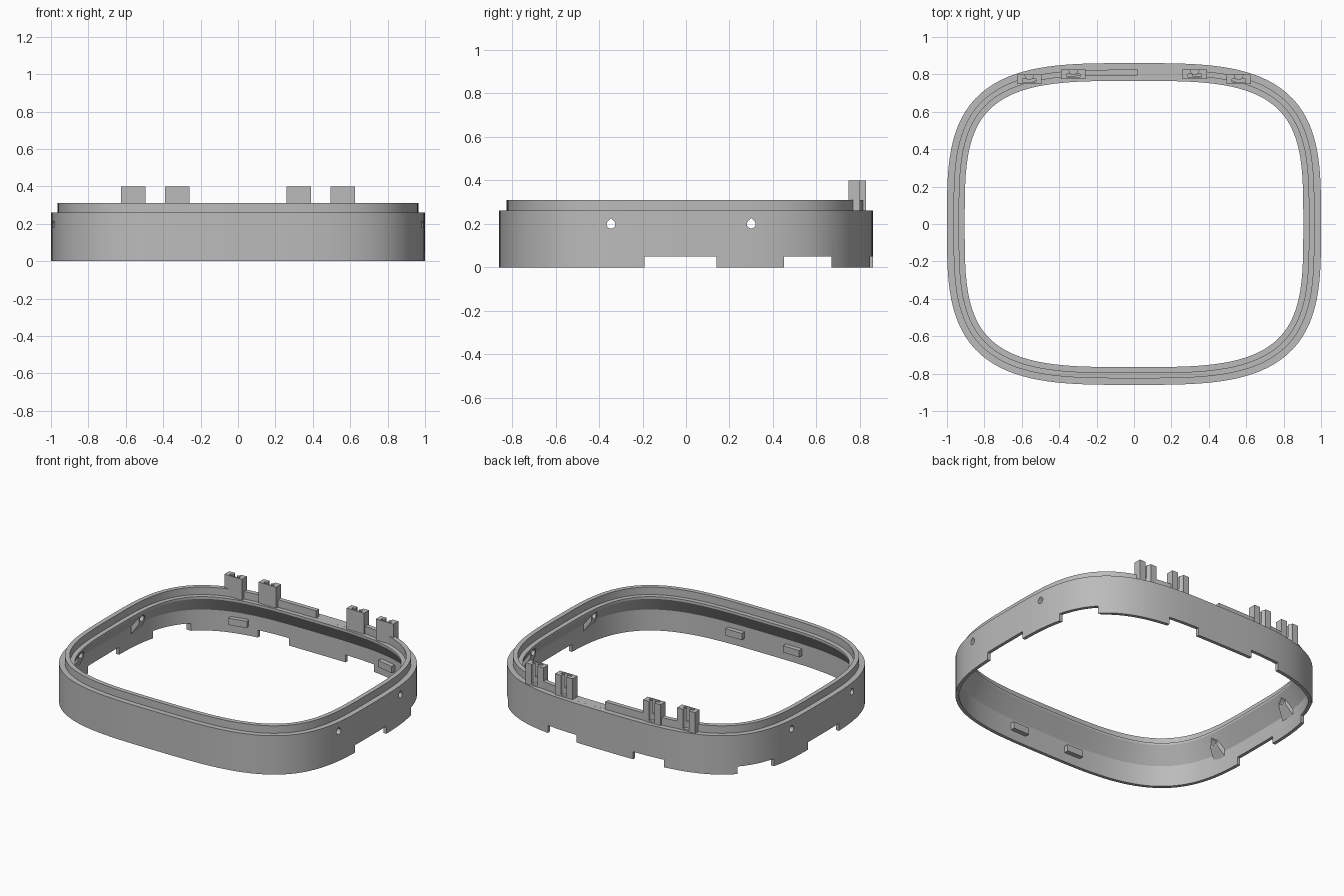
import bpy, bmesh, math
from mathutils import Vector, Matrix

cube = bpy.data.objects.get("Cube")
if cube:
    bpy.data.objects.remove(cube, do_unlink=True)

grey = bpy.data.materials.new("plain grey")
grey.use_nodes = True
GREY = (0.5, 0.5, 0.5, 1)
grey.diffuse_color = GREY
grey.node_tree.nodes["Principled BSDF"].inputs["Base Color"].default_value = GREY

HALF_X, HALF_Y, POWER = 1.0, 0.86, 3.4
SEGMENTS = 160


def make(name, bm):
    bmesh.ops.recalc_face_normals(bm, faces=bm.faces)
    mesh = bpy.data.meshes.new(name)
    bm.to_mesh(mesh)
    bm.free()
    obj = bpy.data.objects.new(name, mesh)
    obj.data.materials.append(grey)
    bpy.context.collection.objects.link(obj)
    return obj


def box(bm, x0, x1, y0, y1, z0, z1):
    size = Matrix.Diagonal((x1 - x0, y1 - y0, z1 - z0, 1))
    centre = Matrix.Translation(((x0 + x1) / 2, (y0 + y1) / 2, (z0 + z1) / 2))
    bmesh.ops.create_cube(bm, size=1, matrix=centre @ size)


def prism(bm, points, offset):
    face = bm.faces.new([bm.verts.new(p) for p in points])
    new = bmesh.ops.extrude_face_region(bm, geom=[face])["geom"]
    verts = [v for v in new if isinstance(v, bmesh.types.BMVert)]
    bmesh.ops.translate(bm, verts=verts, vec=offset)


def cut(obj, cutter):
    mod = obj.modifiers.new("cut", "BOOLEAN")
    mod.operation, mod.solver, mod.object = "DIFFERENCE", "EXACT", cutter
    select(obj)
    bpy.ops.object.modifier_apply(modifier=mod.name)


def select(obj):
    bpy.ops.object.select_all(action="DESELECT")
    obj.select_set(True)
    bpy.context.view_layer.objects.active = obj


def outline(angle, inset):
    """Point on the rounded outline, moved inwards along its normal."""
    c, s = math.cos(angle), math.sin(angle)
    r = (abs(c / HALF_X) ** POWER + abs(s / HALF_Y) ** POWER) ** (-1 / POWER)
    p = Vector((r * c, r * s))
    n = Vector((math.copysign(abs(p.x / HALF_X) ** (POWER - 1) / HALF_X, c),
                math.copysign(abs(p.y / HALF_Y) ** (POWER - 1) / HALF_Y, s)))
    return p - n.normalized() * inset


# Ring: stepped wall with a raised rim and an inner lip, swept round the outline
section = [(0, 0), (0, 0.26), (0.035, 0.26), (0.035, 0.31), (0.065, 0.31),
           (0.065, 0.26), (0.095, 0.26), (0.095, 0.245), (0.022, 0.14), (0.022, 0)]
bm = bmesh.new()
loops = []
for i in range(SEGMENTS):
    angle = 2 * math.pi * i / SEGMENTS
    loops.append([bm.verts.new((*outline(angle, d), z)) for d, z in section])
for i, loop in enumerate(loops):
    after = loops[(i + 1) % SEGMENTS]
    for j in range(len(section)):
        k = (j + 1) % len(section)
        bm.faces.new((loop[j], after[j], after[k], loop[k]))
ring = make("ring_wall", bm)

# Cutter: bottom notches, rim gap and teardrop side holes
HOLES = (-0.345, 0.3)
bm = bmesh.new()
for y0, y1 in ((-0.19, 0.14), (0.45, 0.67)):
    box(bm, -1.2, 1.2, y0, y1, -0.1, 0.05)
for x0 in (-0.43, 0.21):
    box(bm, x0, x0 + 0.22, 0.7, 1, -0.1, 0.05)
box(bm, 0.02, 0.31, 0.7, 1, 0.2602, 0.5)
for y in HOLES:
    drop = []
    for i in range(16):
        a = math.radians(135 + 18 * i)
        drop.append((-1.2, y + 0.02 * math.cos(a), 0.198 + 0.02 * math.sin(a)))
    drop.append((-1.2, y, 0.226))
    prism(bm, drop, (2.4, 0, 0))
cutter = make("cutter", bm)
cutter.hide_render = True

# Tapered bosses behind the side holes
bm = bmesh.new()
for side in (-1, 1):
    for y in HOLES:
        verts = []
        for x, half, low, high in ((0.92, 0.03, 0.17, 0.25), (0.965, 0.05, 0.1, 0.25)):
            for dy in (-half, half):
                verts += [bm.verts.new((side * x, y + dy, z)) for z in (low, high)]
        bmesh.ops.convex_hull(bm, input=verts)
bosses = make("hole_bosses", bm)

for obj in (ring, bosses):
    cut(obj, cutter)
bpy.data.objects.remove(cutter, do_unlink=True)

# Small catches on the inner wall, front pair and back pair
bm = bmesh.new()
for x, sign in ((-0.215, -1), (0.215, -1), (-0.55, 1), (0.55, 1)):
    wall_angle = min((2 * math.pi * i / 720 for i in range(720)),
                     key=lambda a: abs(outline(a, 0.022).x - x)
                     + (9 if outline(a, 0).y * sign < 0 else 0))
    p = outline(wall_angle, 0.03)
    step = outline(wall_angle + 0.01, 0.03) - p
    turn = Matrix.Rotation(math.atan2(step.y, step.x), 4, "Z")
    place = Matrix.Translation((p.x, p.y, 0.085))
    bmesh.ops.create_cube(bm, size=1,
                          matrix=place @ turn @ Matrix.Diagonal((0.12, 0.045, 0.045, 1)))
make("inner_catches", bm)

# Back tabs with a T-shaped slot open to the rear
for side, word in ((-1, "right"), (1, "left")):
    for x, y, place in ((0.325, 0.775, "inner"), (0.56, 0.748, "outer")):
        x *= side
        bm = bmesh.new()
        box(bm, x - 0.065, x + 0.065, y, y + 0.052, 0.25, 0.4)
        tab = make(f"{word}_{place}_tab", bm)
        bm = bmesh.new()
        box(bm, x - 0.037, x + 0.037, y + 0.01, y + 0.027, 0.27, 0.5)
        slot = make("slot", bm)
        bm = bmesh.new()
        bmesh.ops.create_cone(bm, cap_ends=True, segments=20, radius1=0.022, radius2=0.022,
                              depth=0.24, matrix=Matrix.Translation((x, y + 0.047, 0.39)))
        groove = make("groove", bm)
        for tool in (slot, groove):
            cut(tab, tool)
        cut(ring, groove)
        for tool in (slot, groove):
            bpy.data.objects.remove(tool, do_unlink=True)

select(ring)
bpy.ops.object.shade_smooth_by_angle(angle=math.radians(25))
